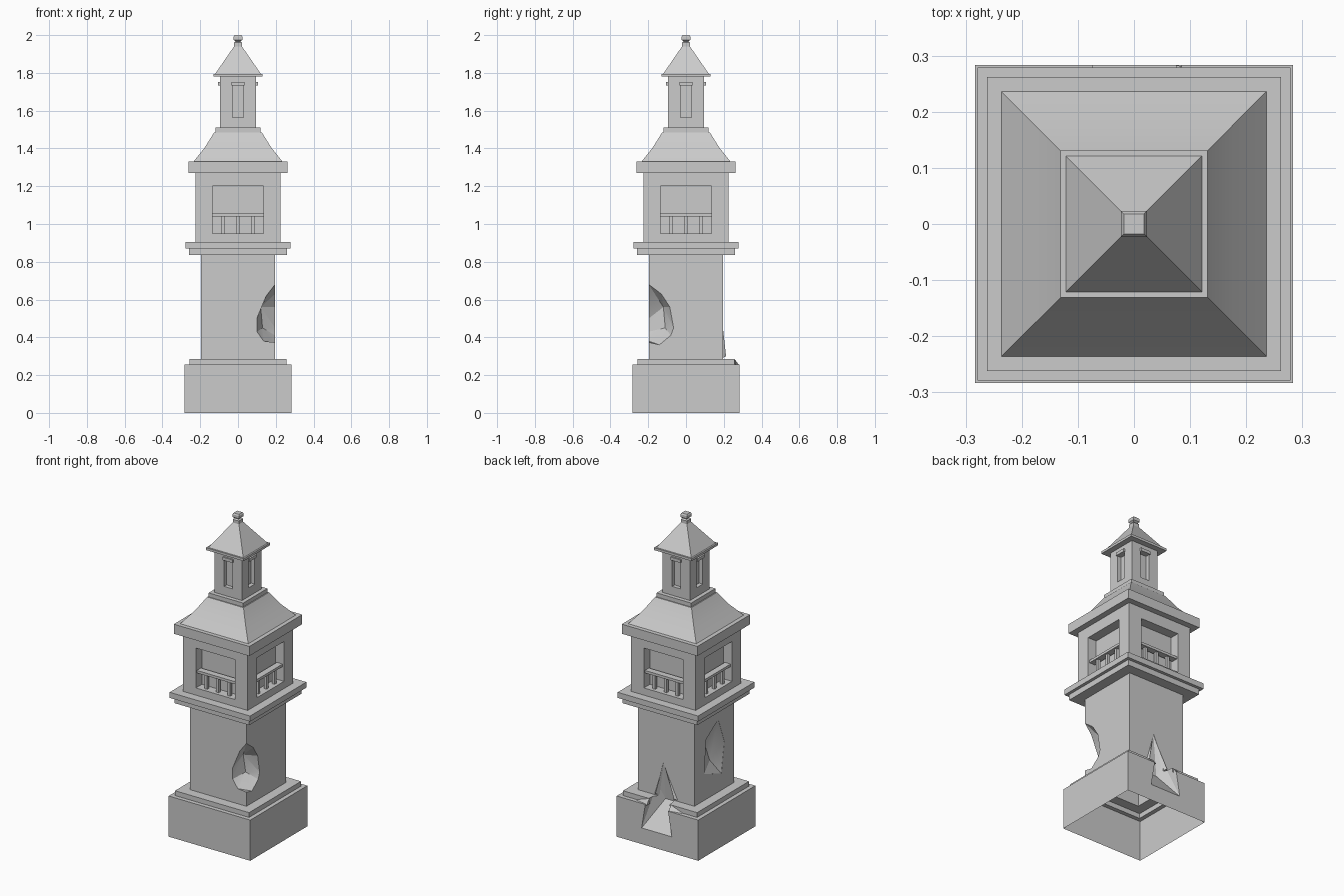
import bpy, bmesh
from math import radians
from mathutils import Matrix, Vector

cube = bpy.data.objects.get("Cube")
if cube:
    bpy.data.objects.remove(cube, do_unlink=True)

stone = bpy.data.materials.new("grey stone")
stone.use_nodes = True
GREY = (0.6, 0.6, 0.6, 1)
stone.diffuse_color = GREY
stone.node_tree.nodes["Principled BSDF"].inputs["Base Color"].default_value = GREY


def make_object(name, bm):
    bmesh.ops.recalc_face_normals(bm, faces=bm.faces)
    mesh = bpy.data.meshes.new(name)
    bm.to_mesh(mesh)
    bm.free()
    mesh.materials.append(stone)
    obj = bpy.data.objects.new(name, mesh)
    bpy.context.collection.objects.link(obj)
    return obj


def square_loft(bm, profile):
    """Stack square rings given as (half width, height)."""
    rings = [[bm.verts.new((sx * h, sy * h, z))
              for sx, sy in ((-1, -1), (1, -1), (1, 1), (-1, 1))] for h, z in profile]
    for low, high in zip(rings, rings[1:]):
        for i in range(4):
            j = (i + 1) % 4
            bm.faces.new((low[i], low[j], high[j], high[i]))
    bm.faces.new(rings[0][::-1])
    bm.faces.new(rings[-1])


def box(bm, low, high, turn=0):
    low, high = Vector(low), Vector(high)
    mat = (Matrix.Rotation(radians(90 * turn), 4, "Z")
           @ Matrix.Translation((low + high) / 2)
           @ Matrix.Diagonal((*(high - low), 1)))
    bmesh.ops.create_cube(bm, size=1, matrix=mat)


def hull(bm, points):
    verts = [bm.verts.new(p) for p in points]
    result = bmesh.ops.convex_hull(bm, input=verts)
    loose = {v for v in result["geom_interior"] if isinstance(v, bmesh.types.BMVert)}
    bmesh.ops.delete(bm, geom=list(loose), context="VERTS")


# Whole tower body: plinth, shaft, ledge, chamber, roof, turret, cap and finial
bm = bmesh.new()
square_loft(bm, [
    (.283, 0), (.283, .255), (.257, .255), (.257, .285),
    (.196, .285), (.196, .835), (.26, .835), (.26, .87),
    (.279, .87), (.279, .905), (.225, .905), (.225, 1.27),
    (.262, 1.27), (.262, 1.33), (.236, 1.33), (.176, 1.405), (.126, 1.485),
    (.12, 1.485), (.12, 1.51), (.095, 1.51), (.095, 1.78),
    (.131, 1.78), (.131, 1.795), (.121, 1.795), (.021, 1.94),
    (.021, 1.96), (.013, 1.967), (.023, 1.975), (.023, 1.992), (.018, 2)])
tower = make_object("tower_body", bm)

# Recessed chamber windows and turret slots on all four sides
bm = bmesh.new()
for side in range(4):
    box(bm, (-.135, -.3, .95), (.135, -.165, 1.2), side)
    box(bm, (-.03, -.2, 1.565), (.03, -.07, 1.75), side)

# Broken corner of the shaft
front_edge = [(.196, .68), (.15, .62), (.1, .5), (.1, .43), (.135, .38)]
side_edge = [(-.13, .63), (-.085, .56), (-.065, .45), (-.08, .41), (-.14, .36)]
hull(bm, [(x, -.197, z) for x, z in front_edge]
     + [(.197, y, z) for y, z in side_edge]
     + [(.12, -.12, .56), (.13, -.11, .45), (.25, -.25, .66), (.25, -.25, .38)])

# Gouge in the side of the shaft
gouge = [(-.04, .74), (.08, .66), (.1, .45), (-.07, .39), (-.1, .58)]
hull(bm, [(x, y, z) for y, z in gouge for x in (-.23, -.195)]
     + [(-.15, .04, .62), (-.15, -.02, .48)])

# Breach at the back of the plinth
hull(bm, [(.02, .194, .5), (.06, .197, .36), (-.05, .197, .34),
          (.11, .284, .1), (-.1, .284, .1), (.03, .16, .26), (-.03, .16, .26),
          (.08, .32, .3), (-.07, .32, .3), (.02, .3, .5)])
cutter = make_object("cutter", bm)
cutter.hide_render = True

cut = tower.modifiers.new("cut", "BOOLEAN")
cut.operation = "DIFFERENCE"
cut.solver = "EXACT"
cut.object = cutter
bpy.ops.object.select_all(action="DESELECT")
bpy.context.view_layer.objects.active = tower
tower.select_set(True)
bpy.ops.object.modifier_apply(modifier=cut.name)
bpy.data.objects.remove(cutter, do_unlink=True)

# Hollow underside
bm = bmesh.new()
bm.from_mesh(tower.data)
under = [f for f in bm.faces if f.calc_center_median().z < .001]
bmesh.ops.delete(bm, geom=under, context="FACES_ONLY")
bm.to_mesh(tower.data)
bm.free()
bpy.ops.object.shade_smooth_by_angle(angle=radians(20))

# Window railings
bm = bmesh.new()
for side in range(4):
    box(bm, (-.135, -.215, 1.04), (.135, -.175, 1.056), side)
    for x in (-.08, 0, .08):
        box(bm, (x - .009, -.204, .95), (x + .009, -.186, 1.04), side)
make_object("window_railings", bm)

# Lintels over the turret slots
bm = bmesh.new()
for side in range(4):
    box(bm, (-.034, -.105, 1.733), (.034, -.07, 1.752), side)
make_object("slot_lintels", bm)

# Torn stone splinters around the breach
bm = bmesh.new()
for s in (-1, 1):
    hull(bm, [(.02, .19, .5), (s * .05, .19, .29), (s * .085, .19, .29), (s * .065, .212, .3)])
    hull(bm, [(s * .18, .262, .25), (s * .075, .25, .25), (s * .075, .283, .25),
              (s * .075, .257, .285)])
make_object("breach_splinters", bm)
